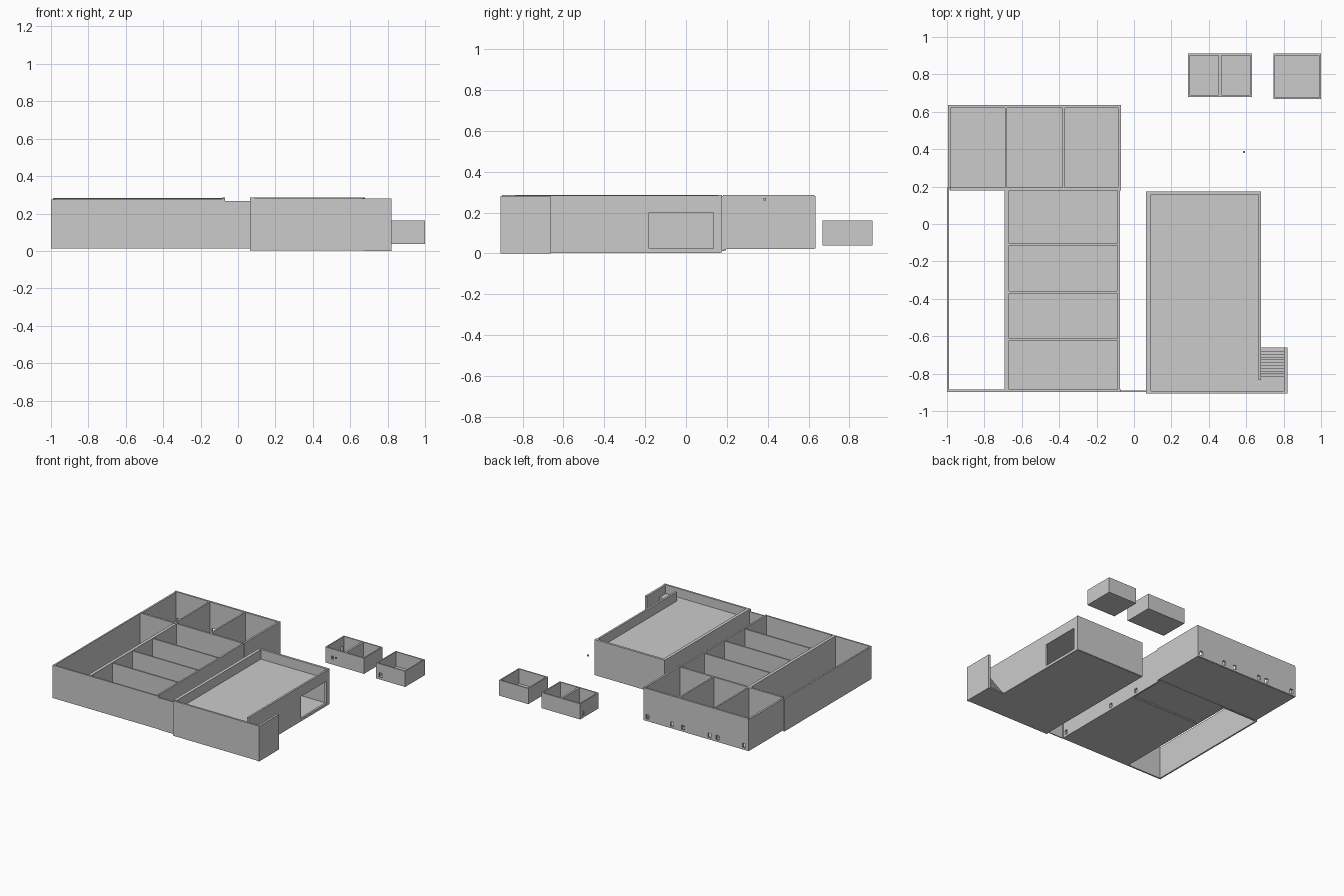
import bpy, bmesh

if "Cube" in bpy.data.objects:
    bpy.data.objects.remove(bpy.data.objects["Cube"])


def build(name, boxes):
    """One object made of axis-aligned boxes (x0, x1, y0, y1, z0, z1)."""
    bm = bmesh.new()
    for x0, x1, y0, y1, z0, z1 in boxes:
        verts = bmesh.ops.create_cube(bm, size=1)["verts"]
        for v in verts:
            v.co.x = x1 if v.co.x > 0 else x0
            v.co.y = y1 if v.co.y > 0 else y0
            v.co.z = z1 if v.co.z > 0 else z0
    mesh = bpy.data.meshes.new(name)
    bm.to_mesh(mesh)
    bm.free()
    obj = bpy.data.objects.new(name, mesh)
    bpy.context.collection.objects.link(obj)
    return obj


def wall(name, axis, a0, a1, c0, c1, z0, z1, holes=()):
    """Wall along an axis, c0..c1 thick; holes are sorted (start, end, bottom, top)."""
    spans = []
    at = a0
    for h0, h1, hz0, hz1 in holes:
        spans.append((at, h0, z0, z1))
        if hz0 > z0:
            spans.append((h0, h1, z0, hz0))
        if hz1 < z1:
            spans.append((h0, h1, hz1, z1))
        at = h1
    spans.append((at, a1, z0, z1))
    if axis == "x":
        return build(name, [(s, e, c0, c1, b, t) for s, e, b, t in spans])
    return build(name, [(c0, c1, s, e, b, t) for s, e, b, t in spans])


def vents(centres, z0, z1, w=0.026):
    return [(c - w / 2, c + w / 2, z0, z1) for c in sorted(centres)]


T = 0.015   # wall thickness

# Back wing with three rooms
wall("back_wing_rear_wall", "x", -0.99, -0.07, 0.62, 0.635, 0.025, 0.282,
     vents([-0.105, -0.32, -0.42, -0.65, -0.72, -0.955], 0.04, 0.075))
wall("back_wing_front_wall", "x", -0.985, -0.07, 0.18, 0.195, 0.02, 0.28)
wall("back_wing_left_wall", "y", 0.195, 0.635, -0.995, -0.98, 0.025, 0.275)
wall("back_wing_right_wall", "y", 0.18, 0.63, -0.085, -0.07, 0.025, 0.285)
for i, x in enumerate((-0.685, -0.375)):
    wall(f"back_wing_divider_{i}", "y", 0.19, 0.625, x - 0.006, x + 0.006, 0.03, 0.28)
build("back_wing_floor", [(-0.99, -0.07, 0.185, 0.63, 0.022, 0.03)])

# Middle row of four rooms
wall("room_row_left_wall", "y", -0.89, 0.185, -0.692, -0.667, 0.014, 0.277)
wall("room_row_right_wall", "y", -0.89, 0.185, -0.088, -0.075, 0.012, 0.28,
     vents([-0.855, -0.35, -0.07], 0.03, 0.065))
for i, y in enumerate((-0.11, -0.365, -0.617)):
    wall(f"room_row_divider_{i}", "x", -0.668, -0.085, y - 0.006, y + 0.006, 0.016, 0.275)
build("room_row_floor", [(-0.69, -0.075, -0.107, 0.185, 0.022, 0.03),
                         (-0.69, -0.075, -0.89, -0.107, 0.012, 0.02)])

# Open yard wall and long front wall
wall("yard_left_wall", "y", -0.89, 0.195, -1.0, -0.988, 0.014, 0.272)
wall("front_wall_left", "x", -1.0, -0.07, -0.897, -0.885, 0.014, 0.275)
wall("front_wall_link", "x", -0.07, 0.065, -0.898, -0.89, 0.012, 0.266)
wall("front_wall_right", "x", 0.065, 0.82, -0.907, -0.892, 0.003, 0.28)

# Hall with a raised deck and a wide side opening
wall("hall_left_wall", "y", -0.9, 0.175, 0.065, 0.09, 0.005, 0.285)
wall("hall_rear_wall", "x", 0.065, 0.68, 0.157, 0.175, 0.005, 0.287)
wall("hall_right_wall", "y", -0.835, 0.172, 0.665, 0.68, 0.004, 0.283,
     [(-0.18, 0.135, 0.025, 0.2)])
build("hall_right_wall_lower", [(0.665, 0.68, -0.895, -0.835, 0.004, 0.2)])
build("hall_floor", [(0.07, 0.675, -0.9, 0.17, 0.003, 0.015)])
build("hall_deck", [(0.08, 0.67, -0.9, 0.165, 0.2, 0.21)])

# Stair tower
wall("stair_side_wall", "y", -0.907, -0.66, 0.803, 0.82, 0.0, 0.278)
build("stair_floor", [(0.675, 0.815, -0.9, -0.66, 0.0, 0.01)])
STEPS = 10
run, rise = 0.15 / STEPS, 0.2 / STEPS
build("stairs", [(0.68, 0.803, -0.68 - (i + 1) * run, -0.68 - i * run,
                  max(0.01, i * rise - 0.01), 0.01 + (i + 1) * rise) for i in range(STEPS)])
build("stair_landing", [(0.665, 0.803, -0.895, -0.83, 0.2, 0.21)])


# Two small detached sheds
def shed(name, x0, x1, y0, y1, front=(), left=(), rear=()):
    z0, z1, t = 0.038, 0.162, 0.01
    wall(name + "_front_wall", "x", x0, x1, y0, y0 + t, z0, z1, front)
    wall(name + "_rear_wall", "x", x0, x1, y1 - t, y1, z0, z1, rear)
    wall(name + "_left_wall", "y", y0, y1, x0, x0 + t, z0, z1, left)
    wall(name + "_right_wall", "y", y0, y1, x1 - t, x1, z0, z1)
    build(name + "_floor", [(x0, x1, y0, y1, z0, z0 + 0.008)])


shed("double_shed", 0.29, 0.63, 0.68, 0.912,
     front=[(0.345, 0.36, 0.08, 0.105)], left=[(0.865, 0.885, 0.055, 0.09)])
build("double_shed_divider", [(0.452, 0.468, 0.685, 0.908, 0.04, 0.16)])
shed("single_shed", 0.745, 1.0, 0.667, 0.912, front=[(0.77, 0.795, 0.055, 0.09)])

# Tiny loose marker
build("marker", [(0.583, 0.594, 0.38, 0.391, 0.26, 0.271)])
